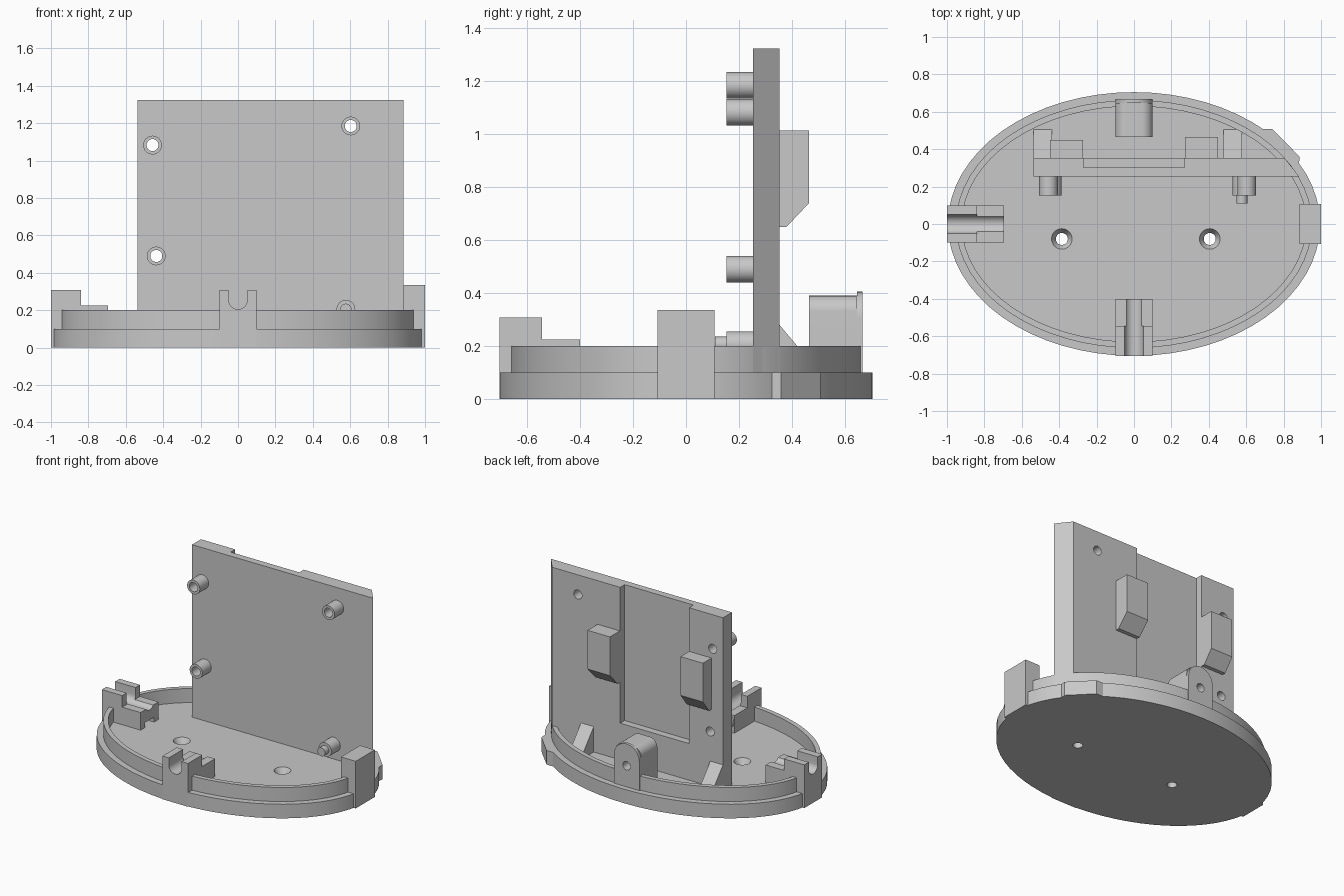
import bpy, bmesh, math
from mathutils import Matrix

cube = bpy.data.objects.get("Cube")
if cube:
    bpy.data.objects.remove(cube, do_unlink=True)

grey = bpy.data.materials.new("plain grey")
grey.use_nodes = True
colour = (0.58, 0.58, 0.58, 1)
grey.diffuse_color = colour
grey.node_tree.nodes["Principled BSDF"].inputs["Base Color"].default_value = colour


def finish(name, bm):
    bmesh.ops.recalc_face_normals(bm, faces=bm.faces)
    mesh = bpy.data.meshes.new(name)
    bm.to_mesh(mesh)
    bm.free()
    mesh.materials.append(grey)
    obj = bpy.data.objects.new(name, mesh)
    bpy.context.collection.objects.link(obj)
    return obj


def prism(name, outline, lo, hi, axis="z"):
    """Extrude an outline along an axis; x takes (y, z), y takes (x, z), z takes (x, y)."""
    place = {"x": lambda a, b, h: (h, a, b),
             "y": lambda a, b, h: (a, h, b),
             "z": lambda a, b, h: (a, b, h)}[axis]
    bm = bmesh.new()
    ends = [[bm.verts.new(place(a, b, h)) for a, b in outline] for h in (lo, hi)]
    for ring in ends:
        bm.faces.new(ring)
    n = len(outline)
    for i in range(n):
        j = (i + 1) % n
        bm.faces.new((ends[0][i], ends[0][j], ends[1][j], ends[1][i]))
    return finish(name, bm)


def box(name, x, y, z):
    return prism(name, [(x[0], y[0]), (x[1], y[0]), (x[1], y[1]), (x[0], y[1])], *z)


def arc(cx, cy, r, start=0, sweep=360, n=32):
    count = n if sweep == 360 else n + 1
    angles = [math.radians(start + sweep * i / n) for i in range(count)]
    return [(cx + r * math.cos(a), cy + r * math.sin(a)) for a in angles]


def cut(obj, *cutters):
    for c in cutters:
        c.hide_render = True
        mod = obj.modifiers.new("cut", "BOOLEAN")
        mod.operation = "DIFFERENCE"
        mod.solver = "EXACT"
        mod.object = c
        bpy.context.view_layer.objects.active = obj
        bpy.ops.object.modifier_apply(modifier=mod.name)
        bpy.data.objects.remove(c, do_unlink=True)


def smooth(obj, degrees=30):
    bpy.ops.object.select_all(action="DESELECT")
    obj.select_set(True)
    bpy.context.view_layer.objects.active = obj
    bpy.ops.object.shade_smooth_by_angle(angle=math.radians(degrees))


def lathe(name, profile, centre=(0, 0), n=64):
    """Stack elliptical rings of (rx, ry, z) and cap both ends."""
    bm = bmesh.new()
    rings = []
    for rx, ry, z in profile:
        rings.append([bm.verts.new((centre[0] + rx * math.cos(2 * math.pi * i / n),
                                    centre[1] + ry * math.sin(2 * math.pi * i / n), z))
                      for i in range(n)])
    for a, b in zip(rings, rings[1:]):
        for i in range(n):
            j = (i + 1) % n
            bm.faces.new((a[i], a[j], b[j], b[i]))
    bm.faces.new(rings[0])
    bm.faces.new(rings[-1])
    return finish(name, bm)


FLOOR = 0.1

# Oval tray with a stepped rim and two countersunk screw holes
tray = lathe("oval_tray", [(0.995, 0.705, 0), (0.995, 0.705, 0.1), (0.952, 0.663, 0.1),
                           (0.952, 0.663, 0.2), (0.92, 0.63, 0.2), (0.92, 0.63, FLOOR)])
for hole_x in (-0.386, 0.405):
    cut(tray, lathe("screw_cutter", [(0.032, 0.032, -0.05), (0.032, 0.032, 0.06),
                                     (0.055, 0.055, FLOOR), (0.055, 0.055, 0.15)], (hole_x, -0.08), 32))
smooth(tray, 20)

# Corner filler under the end of the upright plate
prism("tray_corner", [(0.84, 0.28), (0.88, 0.28), (0.885, 0.36), (0.74, 0.508), (0.6, 0.508)], 0, FLOOR)

# Upright plate with a bevelled end and a shallow channel in its back
plate = prism("upright_plate", [(-0.538, 0.253), (0.884, 0.253), (0.805, 0.353), (-0.538, 0.353)], 0.05, 1.325)
cut(plate, box("channel_cutter", (-0.27, 0.27), (0.303, 0.45), (0.36, 1.5)))

# Screw bosses on the plate front, three of them drilled through
drilled = [(-0.457, 1.083), (0.603, 1.185), (-0.437, 0.49)]
for i, (x, z) in enumerate(drilled):
    boss = prism(f"plate_boss_{i + 1}", arc(x, z, 0.05), 0.153, 0.253, "y")
    for target in (boss, plate):
        cut(target, prism("bore_cutter", arc(x, z, 0.032), 0.05, 0.5, "y"))
    smooth(boss)
smooth(plate)
smooth(prism("lower_boss", arc(0.577, 0.205, 0.05), 0.153, 0.253, "y"))
smooth(prism("lower_boss_pin", arc(0.577, 0.205, 0.03), 0.11, 0.153, "y"))

# Chamfered blocks and bottom gussets on the plate back
for name, x, back in (("left_block", 0.272, 0.465), ("right_block", -0.448, 0.45)):
    side = [(0.34, 0.65), (0.38, 0.65), (back, 0.74), (back, 1.015), (0.34, 1.015)]
    prism(name, side, x, x + 0.176, "x")
for name, x in (("left_gusset", 0.478), ("right_gusset", -0.538)):
    prism(name, [(0.34, 0.05), (0.505, 0.05), (0.505, FLOOR), (0.353, 0.28), (0.34, 0.28)], x, x + 0.1, "x")

# Cable cradles: stepped blocks with a round trough and an undercut inner end
for name, reach, turn in (("front_cradle", 0.705, 0), ("right_cradle", 1.0, -90)):
    step, end = -reach + 0.16, -reach + 0.305
    cradle = prism(name, [(-reach, 0), (end, 0), (end, 0.225), (step, 0.225),
                          (step, 0.307), (-reach, 0.307)], -0.1, 0.1, "x")
    trough = arc(0, 0.255, 0.05, 180, 180, 16) + [(0.05, 0.5), (-0.05, 0.5)]
    cut(cradle,
        prism("trough_cutter", trough, -1.2, 0, "y"),
        box("undercut_cutter", (-0.05, 0.05), (step, 0), (0.05, 0.135)))
    cradle.data.transform(Matrix.Rotation(math.radians(turn), 4, "Z"))
    smooth(cradle)

# Solid stop at the left end
box("left_stop", (0.884, 1.0), (-0.107, 0.107), (0, 0.335))

# Rounded lug at the back with a cross hole and a raised arched lip
for name, y, top, r in (("back_lug", (0.465, 0.647), 0.39, 0.06), ("back_lug_lip", (0.647, 0.667), 0.405, 0.1)):
    outline = [(-0.1, 0.05), (0.1, 0.05)]
    outline += arc(0.1 - r, top - r, r, 0, 90, 12) + arc(r - 0.1001, top - r, r, 90, 90, 12)
    lug = prism(name, outline, *y, "y")
    cut(lug, prism("lug_cutter", arc(0, 0.25, 0.03), 0.4, 0.8, "y"))
    smooth(lug)
